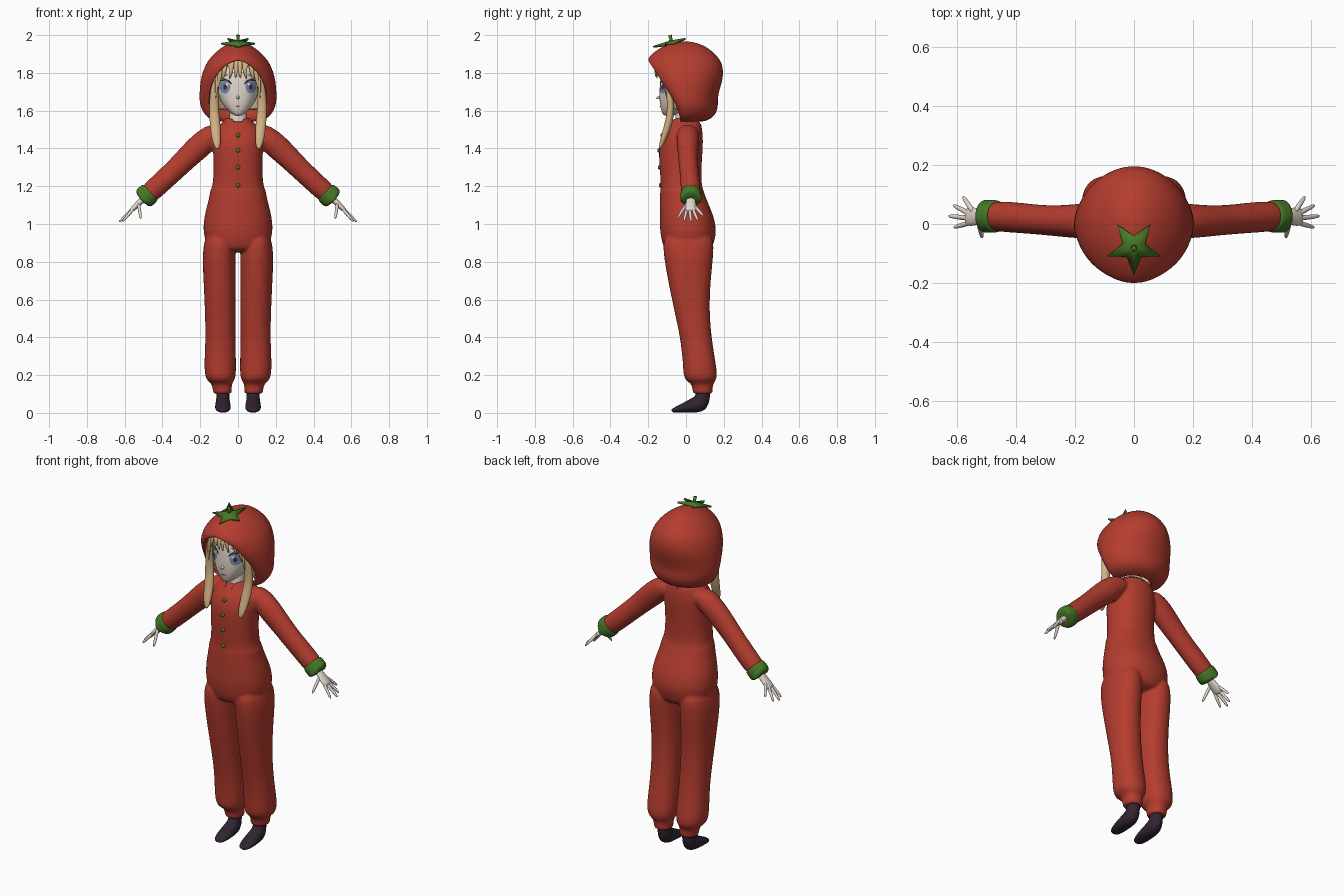
import bpy, bmesh, math
from mathutils import Vector
from mathutils.bvhtree import BVHTree

if bpy.data.objects.get("Cube"):
    bpy.data.objects.remove(bpy.data.objects["Cube"])


def material(name, r, g, b):
    m = bpy.data.materials.new(name)
    m.use_nodes = True
    m.diffuse_color = (r, g, b, 1)
    m.node_tree.nodes["Principled BSDF"].inputs["Base Color"].default_value = (r, g, b, 1)
    return m


RED = material("tomato red cloth", .46, .046, .028)
GREEN = material("leaf green", .06, .19, .02)
SKIN = material("pale skin", .76, .67, .59)
HAIR = material("blond hair", .66, .45, .23)
SOCK = material("dark purple sock", .03, .017, .032)
WHITE = material("eye white", .8, .8, .82)
IRIS = material("iris blue", .2, .26, .42)
DARK = material("lash dark", .05, .035, .04)
LIP = material("lip pink", .5, .25, .2)


def build(name, parts, mat, subsurf=2, solid=0, voxel=0):
    """Make one object from (verts, faces) parts."""
    bm = bmesh.new()
    for verts, faces in parts:
        vs = [bm.verts.new(v) for v in verts]
        for f in faces:
            bm.faces.new([vs[i] for i in f])
    bmesh.ops.remove_doubles(bm, verts=bm.verts, dist=.0004)
    bmesh.ops.recalc_face_normals(bm, faces=bm.faces)
    me = bpy.data.meshes.new(name)
    bm.to_mesh(me)
    bm.free()
    me.materials.append(mat)
    me.shade_smooth()
    ob = bpy.data.objects.new(name, me)
    bpy.context.collection.objects.link(ob)
    if solid:
        s = ob.modifiers.new("Thickness", "SOLIDIFY")
        s.thickness = solid
    if subsurf:
        s = ob.modifiers.new("Subdivision", "SUBSURF")
        s.levels = s.render_levels = subsurf
    if voxel:
        r = ob.modifiers.new("Remesh", "REMESH")
        r.mode, r.voxel_size, r.use_smooth_shade = "VOXEL", voxel, True
        s = ob.modifiers.new("Smooth", "SMOOTH")
        s.factor, s.iterations = .5, 5
    return ob


def sweep(path, hint=(1, 0, 0), side=1, sides=14, power=2, tangent=None):
    """Closed tube through (x, y, z, radius along hint, radius across)."""
    pts = [Vector((side * p[0], p[1], p[2])) for p in path]
    verts, faces, n = [], [], len(path)
    for i, p in enumerate(path):
        t = tangent or (pts[min(i + 1, n - 1)] - pts[max(i - 1, 0)]).normalized()
        h = Vector(hint)
        u = (h - h.dot(t) * t).normalized()
        v = t.cross(u)
        for k in range(sides):
            a = math.tau * k / sides
            c, s = math.cos(a), math.sin(a)
            c, s = (math.copysign(abs(w) ** (2 / power), w) for w in (c, s))
            verts.append(pts[i] + u * p[3] * c + v * p[4] * s)
    for i in range(n - 1):
        for k in range(sides):
            a, b = i * sides + k, i * sides + (k + 1) % sides
            faces.append((a, b, b + sides, a + sides))
    faces += [tuple(range(sides)), tuple(range((n - 1) * sides, n * sides))]
    return verts, faces


def stack(rows, side=1, sides=16, power=2.2):
    """Level rings from (z, x0, x1, y0, y1)."""
    path = [((a + b) / 2, (c + d) / 2, z, (b - a) / 2, (d - c) / 2) for z, a, b, c, d in rows]
    return sweep(path, side=side, sides=sides, power=power, tangent=Vector((0, 0, 1)))


def shell(rows, n=8):
    """Open-fronted shell from (z, half width, back y, rim x, rim y)."""
    verts, faces, w = [], [], 4 * n + 1
    for z, rx, yb, xo, yo in rows:
        half = []
        for k in range(2 * n + 1):
            a = math.pi / 2 * (k / n - 1)
            if k >= n:                                  # side round to the back
                half.append((rx * math.cos(a), yb * math.sin(a), z))
            else:                                       # rim round to the side
                half.append((xo + (rx - xo) * math.cos(a) ** 1.2, -yo * math.sin(a), z))
        verts += half + [(-x, y, z) for x, y, z in reversed(half[:-1])]
    for i in range(len(rows) - 1):
        for k in range(w - 1):
            a = i * w + k
            faces.append((a, a + 1, a + w + 1, a + w))
    return verts, faces


# Jumpsuit: torso, legs and sleeves fused into one cloth surface
torso = [(z, -x, x, a, b) for z, x, a, b in (
    (.85, .1, -.1, .12), (.88, .17, -.125, .145), (.96, .19, -.142, .168), (1.04, .183, -.142, .15),
    (1.11, .163, -.142, .12), (1.16, .152, -.14, .1), (1.18, .15, -.138, .095), (1.2, .136, -.135, .085),
    (1.3, .131, -.142, .083), (1.4, .136, -.148, .092), (1.47, .135, -.132, .092),
    (1.52, .11, -.1, .085), (1.55, .075, -.075, .075))]
leg = [(.97, .02, .17, -.125, .15), (.85, .009, .192, -.125, .15), (.7, .012, .184, -.097, .132),
       (.55, .012, .177, -.066, .125), (.4, .012, .173, -.032, .136), (.27, .009, .18, -.018, .158),
       (.2, .009, .178, -.016, .168), (.17, .018, .165, -.004, .16), (.155, .033, .138, .03, .143),
       (.11, .032, .133, .035, .142), (.1, .033, .132, .036, .141)]
sleeve = [(.08, .01, 1.49, .055, .05), (.14, .01, 1.468, .062, .062), (.19, .01, 1.425, .06, .068),
          (.25, .01, 1.37, .054, .064), (.32, .014, 1.3, .051, .058), (.4, .022, 1.225, .053, .057),
          (.46, .026, 1.17, .053, .056), (.485, .027, 1.15, .046, .048)]
parts = [stack(torso)]
for s in (-1, 1):
    parts += [stack(leg, s), sweep(sleeve, (0, 1, 0), s, 16)]
suit = build("jumpsuit", parts, RED, voxel=.007)

# Neck, head and small nose
build("neck", [stack([(z, -r, r, -r - .01, r - .01) for z, r in ((1.48, .06), (1.56, .045), (1.64, .045))])], SKIN)
head = build("head", [stack([(z, -x, x, a, b) for z, x, a, b in (
    (1.572, .015, -.115, -.07), (1.585, .038, -.127, -.03), (1.62, .074, -.137, .04), (1.66, .099, -.142, .1),
    (1.71, .113, -.142, .13), (1.77, .118, -.138, .14), (1.83, .112, -.125, .13), (1.89, .08, -.08, .1),
    (1.92, .03, -.02, .04))], sides=20, power=2.4)], SKIN)
build("nose", [sweep([(0, -.13, 1.672, .012, .012), (0, -.148, 1.668, .008, .009), (0, -.16, 1.665, .003, .003)],
                     sides=8)], SKIN, 1)

# Hood and the hair shell inside it
build("hood", [shell([
    (1.54, .09, .08, .06, -.03), (1.55, .14, .12, .11, -.03), (1.575, .175, .155, .135, -.035),
    (1.62, .199, .172, .15, -.05), (1.66, .205, .167, .153, -.07), (1.71, .203, .178, .147, -.1),
    (1.76, .199, .194, .13, -.135), (1.81, .186, .199, .098, -.165), (1.85, .168, .19, .05, -.192),
    (1.872, .153, .178, 0, -.207), (1.905, .125, .152, 0, -.178), (1.94, .08, .105, 0, -.125),
    (1.96, .04, .055, 0, -.07), (1.968, 0, 0, 0, 0)])], RED, solid=.012)
build("hair_cap", [shell([
    (1.6, .13, .12, .115, -.06), (1.7, .142, .14, .118, -.09), (1.8, .142, .15, .1, -.12),
    (1.84, .132, .14, .06, -.145), (1.87, .115, .13, 0, -.155), (1.92, .06, .08, 0, -.09),
    (1.94, 0, 0, 0, 0)])], HAIR, 1, .008)

# Fringe strands and long side locks
fringe = []
for s in (-1, 1):
    for root, tip, low in ((.01, .012, 1.77), (.03, .045, 1.765), (.05, .028, 1.795),
                           (.062, .085, 1.755), (.085, .108, 1.71), (.1, .118, 1.66)):
        y = lambda x: -.158 + 4 * x * x
        mid = (root + tip) / 2
        fringe.append(sweep([(root, y(root) + .02, 1.875, .014, .008), (mid, y(mid) - .008, (1.86 + low) / 2, .015, .008),
                             (tip, y(tip), low, .002, .002)], side=s, sides=8))
build("fringe", fringe, HAIR, 1)
lock = [(.11, -.09, 1.82, .015, .012), (.122, -.095, 1.73, .022, .016), (.13, -.078, 1.63, .026, .02),
        (.122, -.088, 1.54, .03, .022), (.115, -.12, 1.45, .027, .018), (.108, -.14, 1.395, .012, .007)]
for s, label in ((-1, "right"), (1, "left")):
    build(label + "_side_lock", [sweep(lock, side=s, sides=10)], HAIR)


def projector(ob):
    tree = BVHTree.FromObject(ob, bpy.context.evaluated_depsgraph_get())

    def project(x, z, lift):
        hit = tree.ray_cast(Vector((x, -1, z)), Vector((0, 1, 0)))[0]
        return Vector((x, (hit.y if hit else -.08) - lift, z))
    return project


on_face, on_suit = projector(head), projector(suit)


def patch(x, z, rx, rz, lift, n=20):
    """Thin oval laid on the face."""
    verts, faces = [on_face(x, z, lift)], []
    for r in (.5, 1):
        for k in range(n):
            a = math.tau * k / n
            verts.append(on_face(x + r * rx * math.cos(a), z + r * rz * math.sin(a), lift))
    for k in range(n):
        a, b = 1 + k, 1 + (k + 1) % n
        faces += [(0, a, b), (a, a + n, b + n, b)]
    return verts, faces


def stroke(points, r):
    """Fine line drawn on the face, tapering at its ends."""
    n = len(points) - 1
    return sweep([(*on_face(x, z, .002), r * (.3 + math.sin(math.pi * i / n)), .003)
                  for i, (x, z) in enumerate(points)], (0, 0, 1), sides=6)


# Face details
for s, label in ((-1, "right"), (1, "left")):
    x = .07 * s
    for part, dx, dz, rx, rz, mat, lift in (
            ("eye_white", 0, 0, .035, .036, WHITE, .002), ("iris", -.002, 0, .028, .034, IRIS, .0035),
            ("pupil", -.002, 0, .01, .015, DARK, .005), ("eye_glint", -.012, .015, .007, .008, WHITE, .0065)):
        build(label + "_" + part, [patch(x + s * dx, 1.725 + dz, rx, rz, lift)], mat, 0)
    lash = [(x - s * .038 * math.cos(a), 1.728 + .036 * math.sin(a)) for a in (.2, .7, 1.2, 1.8, 2.4, 2.9)]
    brow = [(x + s * d, 1.79 - 6 * d * d) for d in (-.03, -.01, .01, .03)]
    build(label + "_lash", [stroke(lash, .005)], DARK, 1)
    build(label + "_brow", [stroke(brow, .003)], HAIR, 1)
build("mouth", [stroke([(d, 1.622 + 8 * d * d) for d in (-.016, -.006, .006, .016)], .002)], LIP, 1)

# Collar flaps
for s, label in ((-1, "right"), (1, "left")):
    rows = [[(s * r * math.sin(a), -r * math.cos(a) * 1.05 - .005, z + .014 * math.sin(a))
             for a in (first, .8, 1.4, 2.1, math.pi)]
            for r, z, first in ((.06, 1.55, .45), (.072, 1.548, .35), (.098, 1.512, .12))]
    build(label + "_collar", [(sum(rows, []), [(5 * j + i, 5 * j + i + 1, 5 * j + i + 6, 5 * j + i + 5)
                                              for j in range(2) for i in range(4)])], RED, 2, .008)

# Buttons down the front
for i, z in enumerate((1.47, 1.39, 1.3, 1.205)):
    p = on_suit(0, z, 0)
    build(f"button_{i + 1}", [sweep([(0, p.y + d, z, r, r) for d, r in ((.006, .012), (-.004, .013), (-.01, .008))],
                                    sides=12)], GREEN, 1)

# Sleeve cuffs, hands and feet
fingers = [((.55, .048, 1.092), (.58, .093, 1.042)), ((.56, .036, 1.08), (.613, .064, 1.015)),
           ((.56, .02, 1.076), (.63, .027, 1.01)), ((.555, .005, 1.078), (.612, -.012, 1.012)),
           ((.525, .0, 1.1), (.515, -.047, 1.028))]
cuff = [(.462, .026, 1.17, .048, .05), (.464, .026, 1.168, .056, .06), (.485, .026, 1.149, .057, .061),
        (.508, .026, 1.128, .057, .061), (.511, .026, 1.125, .054, .057), (.508, .026, 1.128, .04, .042)]
palm = [(.48, .026, 1.153, .025, .02), (.515, .025, 1.12, .024, .017), (.545, .025, 1.09, .034, .015),
        (.565, .025, 1.072, .032, .012), (.57, .025, 1.067, .024, .008)]
foot = [(.08, .09, .15, .036, .04), (.08, .09, .09, .034, .042), (.08, .078, .045, .041, .055),
        (.08, .01, .032, .044, .033), (.08, -.045, .018, .04, .018), (.08, -.078, .011, .02, .01)]
for s, label in ((-1, "right"), (1, "left")):
    build(label + "_cuff", [sweep(cuff, (0, 1, 0), s, 16)], GREEN)
    hand = [sweep(palm, (0, 1, 0), s, 12)]
    for base, tip in fingers:
        a, b = Vector(base), Vector(tip)
        hand.append(sweep([(*a.lerp(b, t), r, r) for t, r in ((-.2, .01), (.4, .0095), (.85, .0075), (1, .004))],
                          (.5, 1, .3), s, 8))
    build(label + "_hand", hand, SKIN, 1)
    verts, faces = sweep(foot, side=s, sides=12)
    build(label + "_foot", [([(v.x, v.y, max(v.z, 0)) for v in verts], faces)], SOCK)

# Leafy star and stalk on top of the hood
star = [(0, -.08, 1.972)]
for k in range(10):
    a = math.pi * k / 5 - math.pi / 2
    r = .04 if k % 2 else .095
    y = r * math.sin(a)
    star.append((r * math.cos(a), y - .08, 1.962 + .25 * y + (-.006 if k % 2 else .004)))
build("star_leaf", [(star, [(0, k + 1, (k + 1) % 10 + 1) for k in range(10)])], GREEN, 0, .009)
build("stalk", [sweep([(0, -.08, 1.955, .012, .012), (0, -.08, 1.98, .008, .008), (0, -.085, 2, .01, .01)],
                      sides=8)], GREEN, 0)
